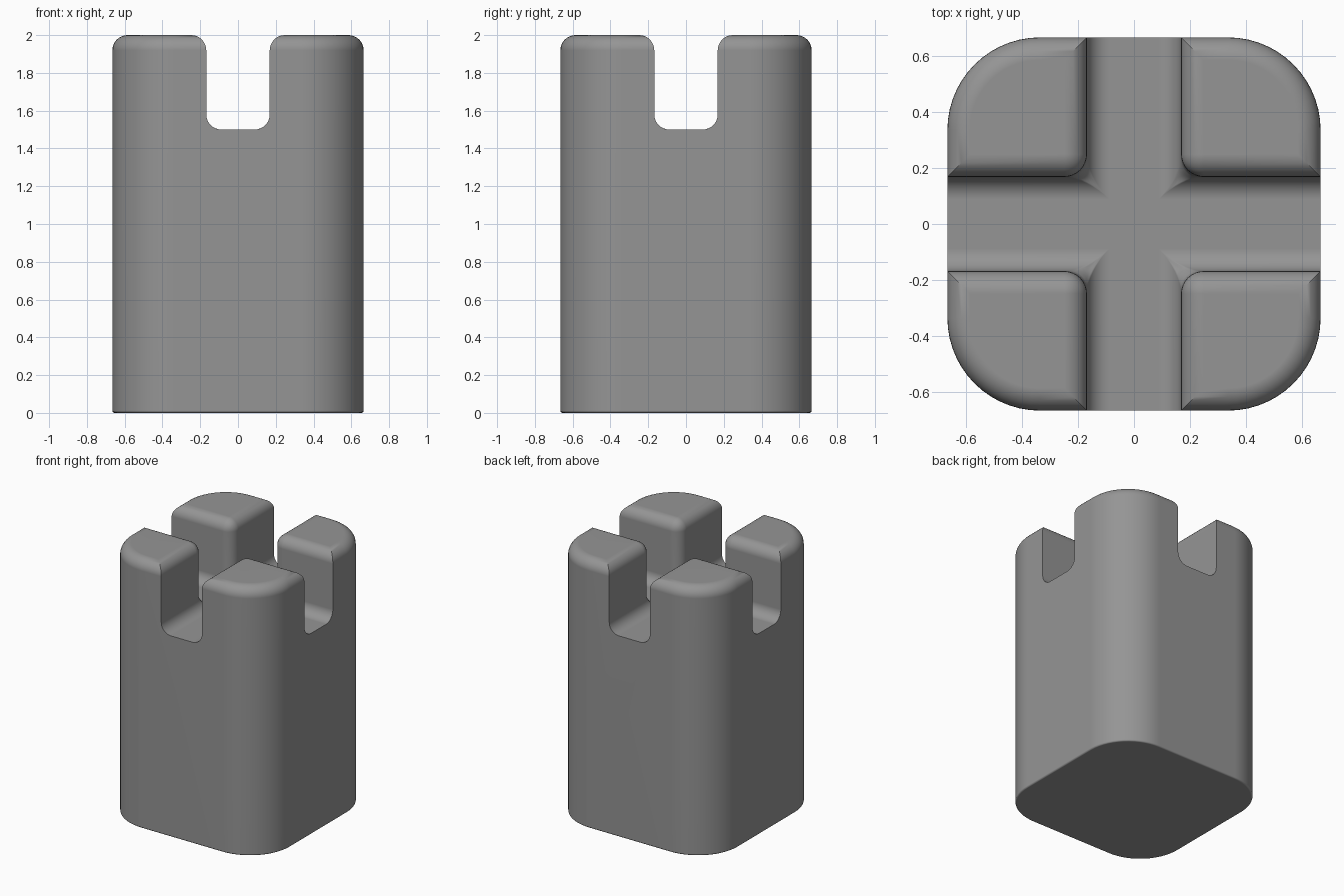
import bpy, bmesh, math

if "Cube" in bpy.data.objects:
    bpy.data.objects.remove(bpy.data.objects["Cube"])

HALF, SLOT = 0.665, 0.168          # half width of post, half width of slots
FLOOR, TOP = 1.5, 2.0              # slot floor and top heights
CORNER, ROUND, FOOT = 0.33, 0.08, 0.012

bm = bmesh.new()


def near(a, b):
    return abs(a - b) < 1e-3


def bevel(test, radius, segments):
    edges = [e for e in bm.edges if test(e.verts[0].co, e.verts[1].co)]
    bmesh.ops.bevel(bm, geom=edges, offset=radius, offset_type='OFFSET',
                    segments=segments, profile=0.5, affect='EDGES',
                    clamp_overlap=False)


def upright_at(a, b, d):
    return (a.xy - b.xy).length < 1e-3 and near(abs(a.x), d) and near(abs(a.y), d)


# Slot floor level as a 3 x 3 grid
bmesh.ops.create_grid(bm, x_segments=3, y_segments=3, size=1.0)
for v in bm.verts:
    for i in (0, 1):
        v.co[i] = math.copysign(HALF if abs(v.co[i]) > 0.6 else SLOT, v.co[i])
    v.co.z = FLOOR

# Solid body below the floor
rim = [e for e in bm.edges if e.is_boundary]
new = bmesh.ops.extrude_edge_only(bm, edges=rim)["geom"]
for v in (g for g in new if isinstance(g, bmesh.types.BMVert)):
    v.co.z = 0.0
bmesh.ops.contextual_create(bm, geom=[g for g in new if isinstance(g, bmesh.types.BMEdge)])

# Four corner prongs
corners = []
for f in bm.faces:
    c = f.calc_center_median()
    if near(c.z, FLOOR) and abs(c.x) > SLOT and abs(c.y) > SLOT:
        corners.append(f)
for f in bmesh.ops.extrude_discrete_faces(bm, faces=corners)["faces"]:
    for v in f.verts:
        v.co.z = TOP
bmesh.ops.remove_doubles(bm, verts=bm.verts[:], dist=1e-4)
bmesh.ops.dissolve_limit(bm, angle_limit=0.02, verts=bm.verts[:], edges=bm.edges[:])
bmesh.ops.recalc_face_normals(bm, faces=bm.faces[:])

# Large outer corners, then prong and slot rounding, then the foot
bevel(lambda a, b: upright_at(a, b, HALF), CORNER, 14)


def soft_edge(a, b):
    m = (a + b) / 2
    top = near(a.z, TOP) and near(b.z, TOP)
    floor = near(a.z, FLOOR) and near(b.z, FLOOR) and max(abs(m.x), abs(m.y)) < HALF - 0.01
    return top or floor or upright_at(a, b, SLOT)


bevel(soft_edge, ROUND, 8)
bevel(lambda a, b: near(a.z, 0) and near(b.z, 0), FOOT, 3)
bmesh.ops.recalc_face_normals(bm, faces=bm.faces[:])

mesh = bpy.data.meshes.new("slotted_post")
bm.to_mesh(mesh)
bm.free()
post = bpy.data.objects.new("slotted_post", mesh)
bpy.context.collection.objects.link(post)
bpy.context.view_layer.objects.active = post
post.select_set(True)
bpy.ops.object.shade_smooth_by_angle(angle=math.radians(35))
normals = post.modifiers.new("flat_face_normals", 'WEIGHTED_NORMAL')
normals.keep_sharp = True

# Dark grey finish
grey = bpy.data.materials.new("dark_grey")
grey.diffuse_color = (0.3, 0.3, 0.3, 1.0)
grey.use_nodes = True
grey.node_tree.nodes["Principled BSDF"].inputs["Base Color"].default_value = grey.diffuse_color
mesh.materials.append(grey)
